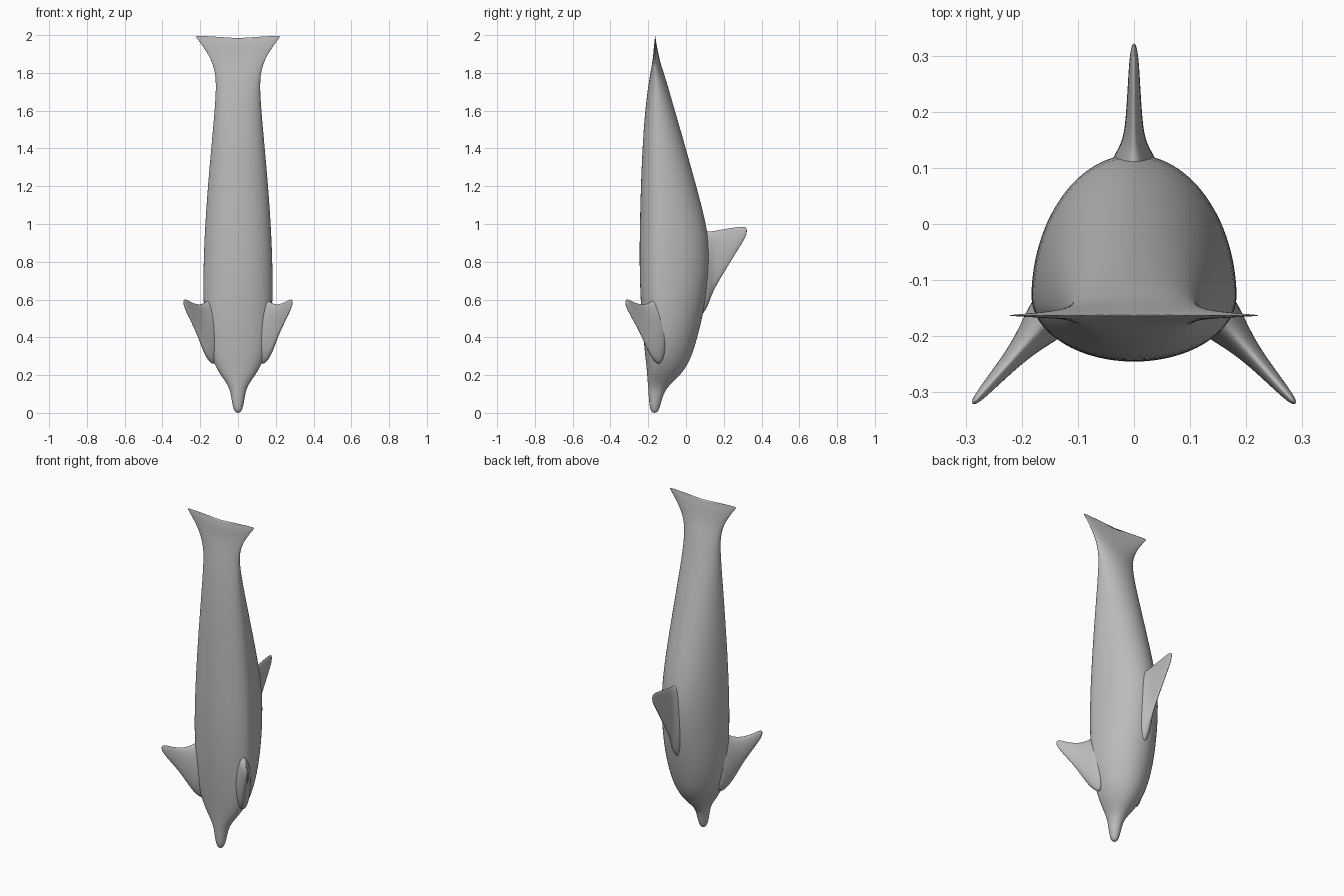
import bpy
import bmesh
from math import sin, cos, pi
from mathutils import Vector

cube = bpy.data.objects.get("Cube")
if cube:
    bpy.data.objects.remove(cube, do_unlink=True)

# One plain grey skin colour
skin = bpy.data.materials.new("grey skin")
skin.use_nodes = True
GREY = (0.5, 0.5, 0.5, 1)
skin.diffuse_color = GREY
skin.node_tree.nodes["Principled BSDF"].inputs["Base Color"].default_value = GREY


def loft(name, rings):
    """Skin a list of equal closed rings, cap both ends and smooth the result."""
    bm = bmesh.new()
    loops = [[bm.verts.new(p) for p in ring] for ring in rings]
    count = len(loops[0])
    for low, high in zip(loops, loops[1:]):
        for i in range(count):
            j = (i + 1) % count
            bm.faces.new((low[i], low[j], high[j], high[i]))
    bm.faces.new(loops[0][::-1])
    bm.faces.new(loops[-1])
    bmesh.ops.recalc_face_normals(bm, faces=bm.faces)
    mesh = bpy.data.meshes.new(name)
    bm.to_mesh(mesh)
    bm.free()
    mesh.materials.append(skin)
    for poly in mesh.polygons:
        poly.use_smooth = True
    obj = bpy.data.objects.new(name, mesh)
    bpy.context.collection.objects.link(obj)
    smooth = obj.modifiers.new("smooth", 'SUBSURF')
    smooth.levels = smooth.render_levels = 2
    return obj


def body_ring(z, width, belly, widest, back, rise, sides=28):
    """Egg-shaped section: deep rounded back, shallow belly, edges swept up."""
    ring = []
    for i in range(sides):
        a = 2 * pi * i / sides
        c, s = cos(a), sin(a)
        depth = (back - widest) if s > 0 else (widest - belly)
        ring.append((width * c, widest + depth * s, z + rise * c * c))
    return ring


# Body from beak to tail flukes: height, half width, belly, widest line, back, edge rise
BODY = [
    (0.0, .008, -.175, -.166, -.157, 0),
    (.012, .021, -.188, -.166, -.145, 0),
    (.05, .031, -.195, -.166, -.133, 0),
    (.1, .038, -.198, -.165, -.119, 0),
    (.14, .050, -.201, -.163, -.095, 0),
    (.18, .077, -.204, -.160, -.050, 0),
    (.23, .112, -.208, -.155, -.005, 0),
    (.3, .144, -.216, -.148, .032, 0),
    (.4, .170, -.226, -.14, .062, 0),
    (.55, .184, -.239, -.13, .099, 0),
    (.75, .185, -.247, -.13, .130, 0),
    (.95, .178, -.246, -.13, .124, 0),
    (1.2, .161, -.24, -.135, .056, 0),
    (1.45, .138, -.229, -.145, -.014, 0),
    (1.65, .120, -.212, -.155, -.073, 0),
    (1.77, .116, -.194, -.16, -.107, 0),
    (1.84, .132, -.181, -.163, -.132, .004),
    (1.89, .160, -.174, -.163, -.144, .012),
    (1.93, .196, -.171, -.163, -.152, .024),
    (1.955, .224, -.168, -.163, -.157, .035),
    (1.966, .233, -.165, -.163, -.161, .036),
]
loft("body", [body_ring(*row) for row in BODY])


def fin(name, root, tip, stations, sides=16):
    """Tapered blade: stations hold span fraction, lower z, upper z, half thickness."""
    root, tip = Vector(root), Vector(tip)
    across = Vector((root.y - tip.y, tip.x - root.x)).normalized()
    rings = []
    for t, low, high, thick in stations:
        centre = root.lerp(tip, t)
        ring = []
        for i in range(sides):
            a = 2 * pi * i / sides
            side = centre + across * thick * sin(a)
            ring.append((side.x, side.y, (low + high) / 2 + (high - low) / 2 * cos(a)))
        rings.append(ring)
    return loft(name, rings)


# Back fin
fin("dorsal_fin", (0, .05), (0, .323), [
    (0, .48, .97, .05),
    (.2, .53, .965, .046),
    (.3, .61, .964, .030),
    (.38, .66, .968, .019),
    (.55, .74, .975, .014),
    (.75, .83, .983, .011),
    (.92, .905, .988, .008),
    (1, .945, .982, .003),
])

# Paired side flippers
FLIPPER = [
    (0, .24, .62, .05),
    (.2, .26, .61, .045),
    (.33, .30, .59, .036),
    (.45, .35, .578, .026),
    (.6, .42, .576, .018),
    (.78, .485, .586, .013),
    (.93, .54, .603, .009),
    (1, .572, .600, .004),
]
for label, sign in (("left", 1), ("right", -1)):
    fin(label + "_flipper", (.11 * sign, -.12), (.288 * sign, -.321), FLIPPER)
